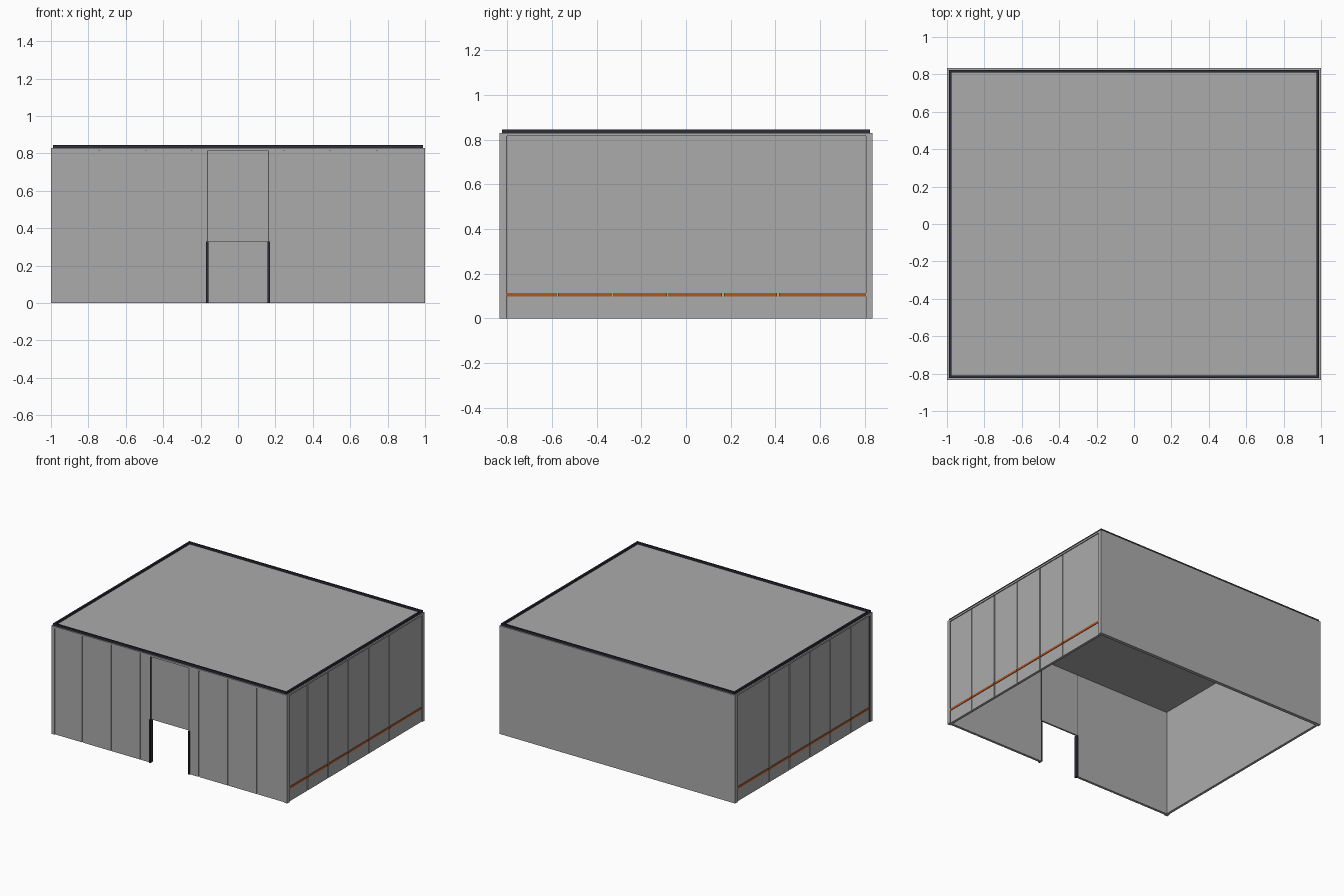
import bpy

if "Cube" in bpy.data.objects:
    bpy.data.objects.remove(bpy.data.objects["Cube"], do_unlink=True)


def material(name, rgb):
    m = bpy.data.materials.new(name)
    m.use_nodes = True
    color = (*rgb, 1)
    m.diffuse_color = color
    m.node_tree.nodes["Principled BSDF"].inputs["Base Color"].default_value = color
    return m


GREY = material("wall grey", (0.41, 0.41, 0.41))
DARK = material("dark trim", (0.025, 0.026, 0.038))
SEAM = material("seam grey", (0.09, 0.09, 0.09))
ORANGE = material("orange stripe", (0.45, 0.095, 0.016))


def box(name, x, y, z, mat):
    """Box spanning the given (low, high) pairs."""
    spans = [sorted(s) for s in (x, y, z)]
    bpy.ops.mesh.primitive_cube_add(size=1, location=[(a + b) / 2 for a, b in spans])
    ob = bpy.context.object
    ob.name = name
    ob.scale = [b - a for a, b in spans]
    bpy.ops.object.transform_apply(location=False, rotation=False, scale=True)
    ob.data.materials.append(mat)
    return ob


X, Y = 1.0, 0.833          # outer half sizes
WALL = 0.026               # wall thickness
POST = 0.028               # corner post width
RAIL, TOP = 0.815, 0.829   # bottom and top of the upper rail
FACE, BACK = 0.007, 0.013  # depth of panel faces and of the seams behind them
GAP = 0.004                # half width of a seam
PITCH = 0.247
DOOR, LINTEL = 0.165, 0.33


def spans(cuts):
    """Panel intervals between cuts, leaving a seam at each inner cut."""
    last = len(cuts) - 2
    return [(a + (GAP if i else 0), b - (GAP if i < last else 0))
            for i, (a, b) in enumerate(zip(cuts, cuts[1:]))]


# Back wall and corner posts
box("back_wall", (-X, X), (Y - WALL, Y), (0, TOP), GREY)
for s, side in ((1, "left"), (-1, "right")):
    box(side + "_front_post", (s * X, s * (X - POST)), (-Y, -Y + POST), (0, TOP), GREY)
    box(side + "_rail", (s * X, s * (X - WALL)), (-Y + POST, Y - WALL), (RAIL, TOP), GREY)
    # Side wall with recessed panels and the broken stripe
    box(side + "_wall", (s * (X - BACK), s * (X - WALL)), (-Y + POST, Y - WALL), (0, RAIL), GREY)
    box(side + "_back_post", (s * X, s * (X - WALL)), (Y - POST, Y - WALL), (0, TOP), GREY)
    cuts = [-Y + POST] + [-0.576 + PITCH * i for i in range(5)] + [Y - POST]
    for i, span in enumerate(spans(cuts)):
        box(f"{side}_panel_{i}", (s * (X - FACE), s * (X - BACK)), span, (0, RAIL), GREY)
        box(f"{side}_stripe_{i}", (s * (X - 0.003), s * (X - FACE)), span, (0.098, 0.114), ORANGE)
    box(side + "_corner_seam", (s * (X - 0.005), s * (X - FACE)),
        (-Y + POST, -Y + POST + 0.005), (0, RAIL), SEAM)

    # Front wall half with panels beside the doorway
    outer = X - POST
    box(side + "_front_wall", (s * DOOR, s * outer), (-Y + BACK, -Y + WALL), (0, RAIL), GREY)
    cuts = [DOOR] + [PITCH * i for i in (1, 2, 3)] + [outer]
    for i, (a, b) in enumerate(spans(cuts)):
        box(f"{side}_front_panel_{i}", (s * a, s * b), (-Y + FACE, -Y + BACK), (0, RAIL), GREY)

    # Door jamb and the seam above it
    box(side + "_door_jamb", (s * (DOOR - 0.006), s * (DOOR + 0.006)),
        (-Y - 0.002, -Y + WALL + 0.002), (0, LINTEL), DARK)
    box(side + "_lintel_seam", (s * (DOOR - 0.004), s * (DOOR + 0.002)),
        (-Y + FACE - 0.001, -Y + WALL + 0.001), (LINTEL, RAIL), SEAM)

# Panel over the doorway and front rail
box("lintel_panel", (-DOOR, DOOR), (-Y + BACK, -Y + WALL), (LINTEL, RAIL), GREY)
box("front_rail", (-X + POST, X - POST), (-Y, -Y + WALL), (RAIL, TOP), GREY)

# Roof and raised dark edging
box("roof", (-X + WALL, X - WALL), (-Y + WALL, Y - WALL), (RAIL, TOP + 0.004), GREY)
ex, ey, w, top = X - 0.01, Y - 0.009, 0.013, 0.846
for s, side, end in ((1, "left", "back"), (-1, "right", "front")):
    box(side + "_roof_edge", (s * ex, s * (ex - w)), (-ey, ey), (TOP, top), DARK)
    box(end + "_roof_edge", (-ex + w, ex - w), (s * ey, s * (ey - w)), (TOP, top), DARK)
